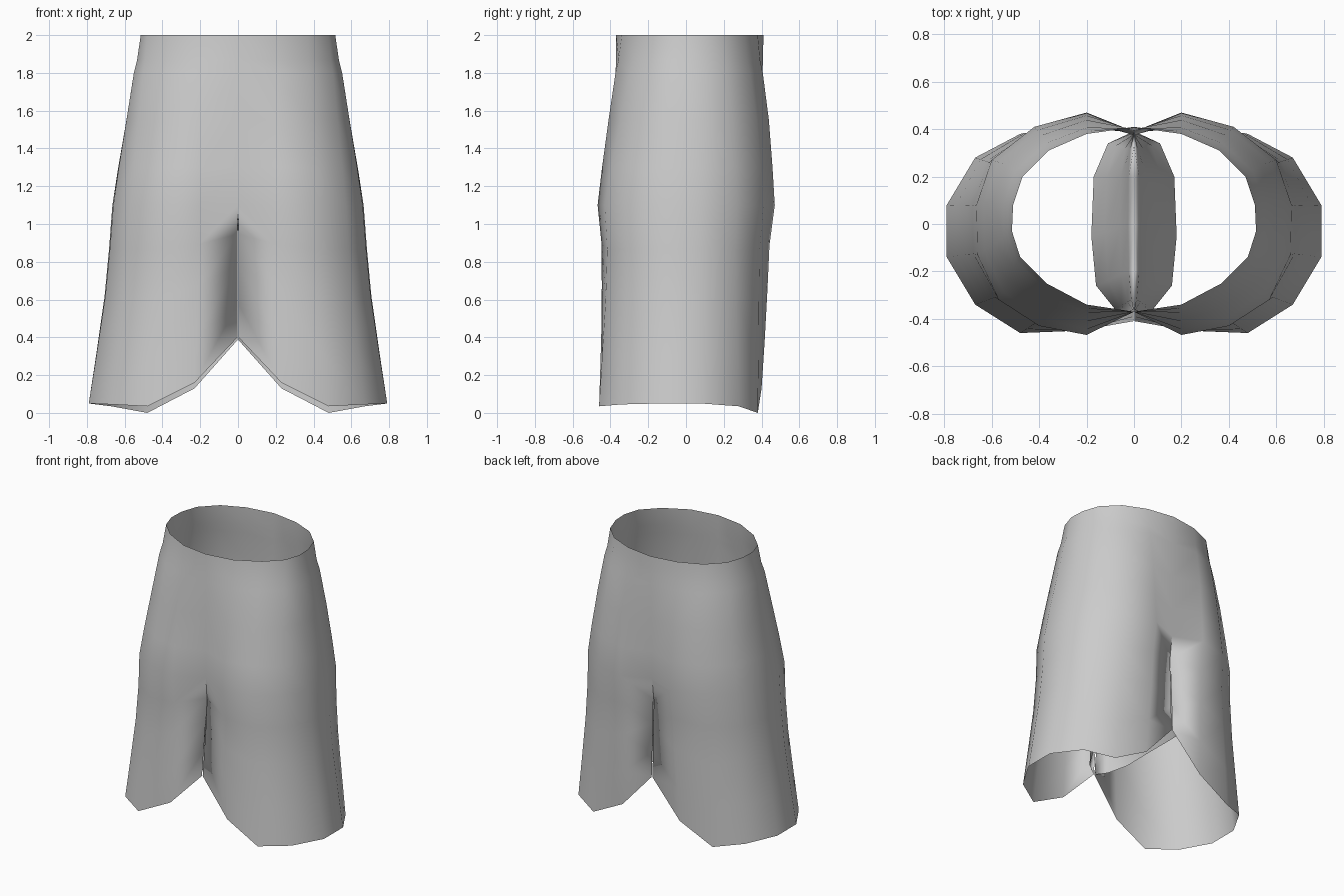
import bpy, bmesh
from mathutils import Vector

if "Cube" in bpy.data.objects:
    bpy.data.objects.remove(bpy.data.objects["Cube"])

# Half outlines, centre front round the side to centre back
WAIST = [(0, -.37), (.2, -.34), (.37, -.25), (.48, -.14), (.515, -.03),
         (.51, .08), (.47, .2), (.36, .31), (.2, .38), (0, .41)]
HIP = [(0, -.37), (.2, -.468), (.4, -.43), (.57, -.32), (.66, -.13),
       (.665, .08), (.6, .27), (.42, .41), (.2, .47), (0, .39)]
HEM = [(.003, -.41, .4), (.23, -.45, .16), (.48, -.46, .035), (.67, -.34, .045),
       (.79, -.14, .05), (.79, .08, .05), (.67, .28, .035), (.48, .38, 0),
       (.23, .4, .13), (.003, .39, .385)]
# Crotch saddle and inner leg opening, back to front
SADDLE = [(0, .33, 1.08), (0, .2, 1.0), (0, 0, .97), (0, -.2, 1.0), (0, -.33, 1.08)]
INNER_HEM = [(.11, .34, .42), (.17, .2, .47), (.18, -.05, .48), (.16, -.26, .46), (.08, -.36, .42)]
HIP_Z = 1.1


def skin(bm, rows, closed):
    """Join neighbouring rows of vertices with quads."""
    for upper, lower in zip(rows, rows[1:]):
        n = len(upper)
        for i in range(n if closed else n - 1):
            j = (i + 1) % n
            bm.faces.new((upper[i], lower[i], lower[j], upper[j]))


bm = bmesh.new()

# Waistband and hips: rings widening from the waist
rings = []
for z, t, bulge in [(2, 0, 0), (1.87, .13, 0), (1.8, .25, .004), (1.55, .52, .012),
                    (1.3, .8, .006), (HIP_Z, 1, 0)]:
    ring = []
    for i, (w, h) in enumerate(zip(WAIST, HIP)):
        p = Vector(w).lerp(Vector(h), t)
        if i not in (0, 9):
            p.y += bulge if p.y > 0 else -bulge * .3
        ring.append(bm.verts.new((p.x, p.y, z)))
    rings.append(ring)
skin(bm, rings, False)

# Leg: closed loops from the hip and saddle to the slanted hem
top = rings[-1] + [bm.verts.new(p) for p in SADDLE]
bottom = [Vector(p) for p in HEM + INNER_HEM]
legs = [top]
for f, spread, squeeze in [(.22, .14, .96), (.46, .33, .965), (.75, .68, .985), (1, 1, 1)]:
    loop = []
    for i, (a, b) in enumerate(zip(top, bottom)):
        p = a.co.lerp(b, spread)
        p.z = a.co.z + (b.z - a.co.z) * f
        p.y *= squeeze
        if i in (0, 9):
            p.x = .003
        loop.append(bm.verts.new(p))
    legs.append(loop)
skin(bm, legs, True)
bmesh.ops.recalc_face_normals(bm, faces=bm.faces)
side = max(bm.faces, key=lambda f: f.calc_center_median().x)
if side.normal.x < 0:
    bmesh.ops.reverse_faces(bm, faces=bm.faces)

mesh = bpy.data.meshes.new("shorts")
bm.to_mesh(mesh)
bm.free()
shorts = bpy.data.objects.new("shorts", mesh)
bpy.context.collection.objects.link(shorts)

# Second half, joined down the centre above the crotch
mirror = shorts.modifiers.new("mirror", 'MIRROR')
mirror.use_axis[0] = True
mirror.merge_threshold = .001

cloth = bpy.data.materials.new("light grey cloth")
cloth.diffuse_color = (.6, .6, .6, 1)
cloth.use_nodes = True
cloth.node_tree.nodes["Principled BSDF"].inputs["Base Color"].default_value = cloth.diffuse_color
mesh.materials.append(cloth)
mesh.polygons.foreach_set("use_smooth", [True] * len(mesh.polygons))
